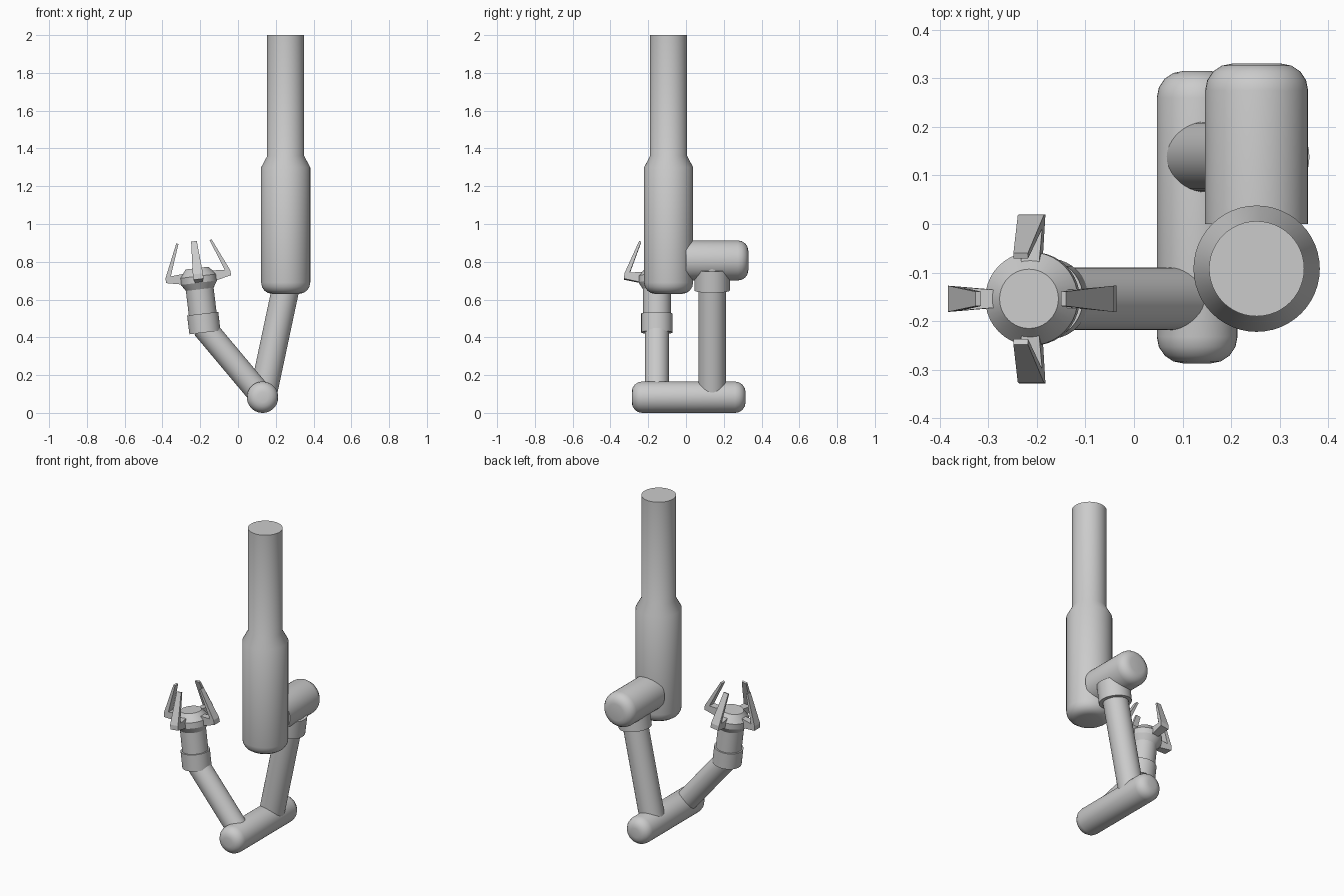
import bpy, bmesh, math
from mathutils import Vector, Matrix

if "Cube" in bpy.data.objects:
    bpy.data.objects.remove(bpy.data.objects["Cube"])


def finish(name, bm, smooth=True):
    bmesh.ops.recalc_face_normals(bm, faces=bm.faces[:])
    me = bpy.data.meshes.new(name)
    bm.to_mesh(me)
    bm.free()
    ob = bpy.data.objects.new(name, me)
    bpy.context.collection.objects.link(ob)
    if smooth:
        bpy.ops.object.select_all(action='DESELECT')
        ob.select_set(True)
        bpy.context.view_layer.objects.active = ob
        bpy.ops.object.shade_smooth_by_angle(angle=math.radians(32))
    return ob


def lathe(name, origin, axis, profile, seg=40):
    """Closed solid of revolution; profile is (radius, distance along axis)."""
    bm = bmesh.new()
    m = Matrix.Translation(origin) @ Vector(axis).to_track_quat('Z', 'Y').to_matrix().to_4x4()
    rings = []
    for r, t in profile:
        rings.append([bm.verts.new(m @ Vector((r * math.cos(a), r * math.sin(a), t)))
                      for a in (2 * math.pi * i / seg for i in range(seg))])
    for a, b in zip(rings, rings[1:]):
        for i in range(seg):
            j = (i + 1) % seg
            bm.faces.new((a[i], a[j], b[j], b[i]))
    bm.faces.new(rings[0])
    bm.faces.new(rings[-1])
    return finish(name, bm)


def rod(name, p, q, r):
    d = Vector(q) - Vector(p)
    return lathe(name, p, d, [(r, 0), (r, d.length)])


def round_end(r, t, bevel, sign, n=4):
    """Rounded rim points, from the flat cap towards the side wall."""
    return [(r - bevel + bevel * math.sin(a), t + sign * bevel * (1 - math.cos(a)))
            for a in (math.pi / 2 * i / n for i in range(n + 1))]


# Hanging column with a thicker, rounded lower housing
lathe("column", (0.2525, -0.092, 0), (0, 0, 1),
      round_end(0.13, 0.63, 0.06, 1) + [(0.13, 1.30), (0.098, 1.36), (0.098, 2.0)], 48)

# Shoulder drum behind the column
lathe("shoulder_drum", (0.2525, 0, 0.807), (0, 1, 0),
      [(0.106, 0)] + round_end(0.106, 0.33, 0.055, -1)[::-1])

# Upper arm and its collar
rod("shoulder_collar", (0.253, 0.138, 0.648), (0.268, 0.138, 0.76), 0.094)
rod("upper_arm", (0.13, 0.138, 0.083), (0.278, 0.138, 0.78), 0.0725)

# Elbow drum
lathe("elbow_drum", (0.13, -0.287, 0.083), (0, 1, 0),
      round_end(0.083, 0, 0.055, 1) + round_end(0.083, 0.602, 0.055, -1)[::-1])

# Forearm
rod("forearm", (0.13, -0.154, 0.083), (-0.182, -0.154, 0.455), 0.064)

# Wrist and palm share one slightly tilted axis
HAND = Vector((-0.175, -0.154, 0.426))
AXIS = Vector((-0.12, 0, 0.993)).normalized()
lathe("wrist_band", HAND, AXIS, [(0.083, 0), (0.083, 0.1)])
lathe("wrist", HAND, AXIS, [(0.074, 0.08), (0.074, 0.26)])
lathe("palm", HAND, AXIS, [(0.074, 0.23), (0.096, 0.265), (0.096, 0.30), (0.061, 0.343)])

# Four claw fingers: (radius, height, half width) outline
outline = [(0.07, 0.262, 0.018), (0.174, 0.284, 0.027), (0.172, 0.312, 0.027),
           (0.094, 0.486, 0.015), (0.083, 0.482, 0.015), (0.144, 0.316, 0.024),
           (0.07, 0.322, 0.018)]
tilt = Matrix.Translation(HAND) @ Matrix.Rotation(math.atan2(AXIS.x, AXIS.z), 4, 'Y')
for k, label in enumerate(("right", "back", "left", "front")):
    bm = bmesh.new()
    m = tilt @ Matrix.Rotation(k * math.pi / 2, 4, 'Z')
    sides = [[bm.verts.new(m @ Vector((r, s * w, t))) for r, t, w in outline] for s in (-1, 1)]
    n = len(outline)
    for v in sides:
        bm.faces.new((v[0], v[1], v[5], v[6]))
        bm.faces.new((v[1], v[2], v[5]))
        bm.faces.new((v[2], v[3], v[4], v[5]))
    for i in range(n):
        j = (i + 1) % n
        bm.faces.new((sides[0][i], sides[0][j], sides[1][j], sides[1][i]))
    finish("finger_" + label, bm, smooth=False)
